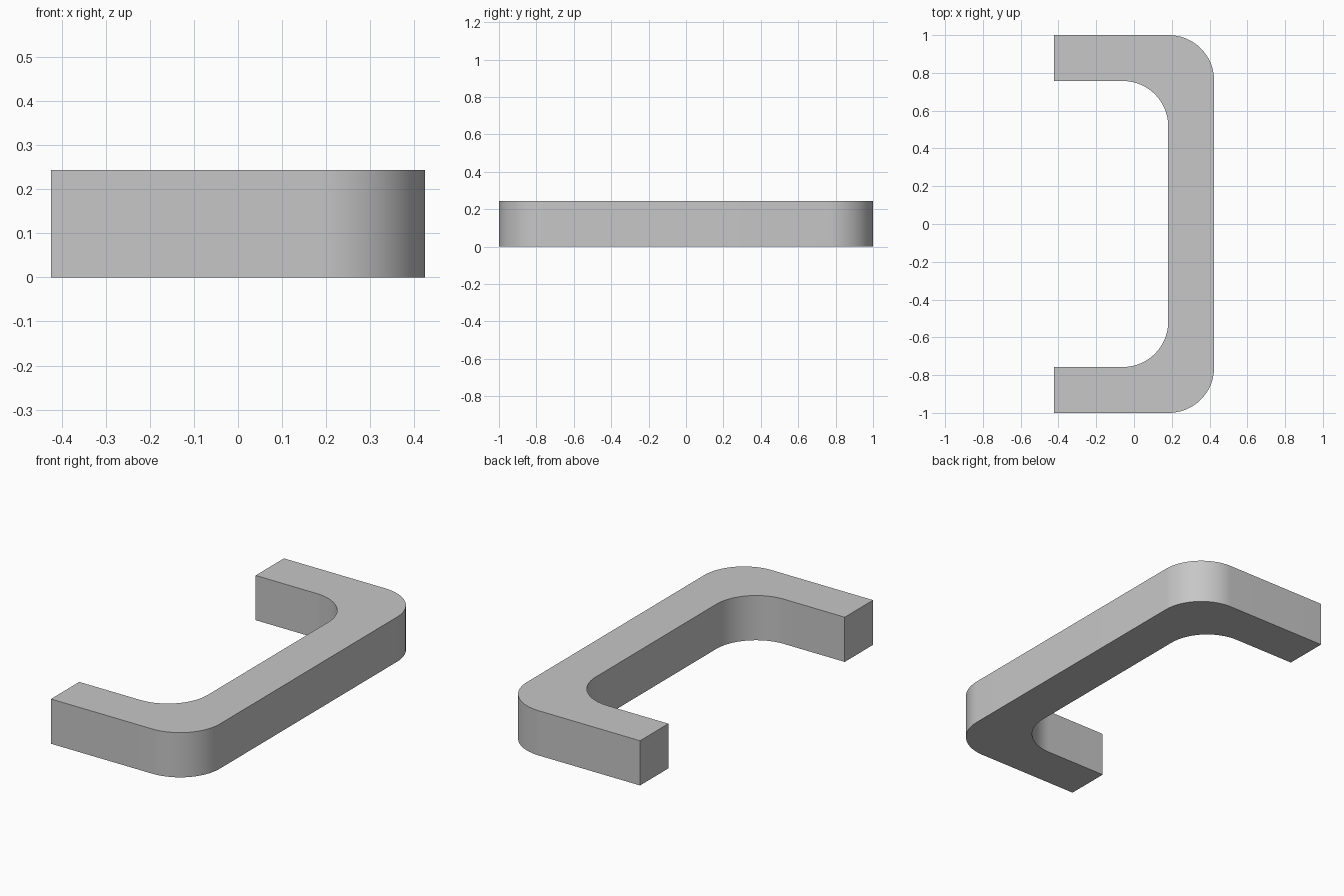
import bpy, bmesh, math

cube = bpy.data.objects.get("Cube")
if cube:
    bpy.data.objects.remove(cube, do_unlink=True)

HALF_X, HALF_Y = 0.424, 1.0   # half extents of the handle
BAR = 0.243                   # square bar thickness
RADIUS = 0.24                 # bend radius, inside and outside
STEPS = 24

grey = bpy.data.materials.new("satin grey")
grey.use_nodes = True
colour = (0.57, 0.57, 0.57, 1)
grey.diffuse_color = colour
grey.node_tree.nodes["Principled BSDF"].inputs["Base Color"].default_value = colour


def bend(corner_x, corner_y):
    """Points of a quarter bend, from the arm (+y side) round to the grip."""
    cx, cy = corner_x - RADIUS, corner_y - RADIUS
    angles = [math.pi / 2 * (1 - i / STEPS) for i in range(STEPS + 1)]
    return [(cx + RADIUS * math.cos(a), cy + RADIUS * math.sin(a)) for a in angles]


def side(corner_x, corner_y):
    """One full edge of the U, from the +y arm end to the -y arm end."""
    half = [(-HALF_X, corner_y)] + bend(corner_x, corner_y)
    return half + [(x, -y) for x, y in reversed(half)]


# U-shaped bar: outer and inner edges bridged in strips, then extruded up
bm = bmesh.new()
outer = [bm.verts.new((x, y, 0)) for x, y in side(HALF_X, HALF_Y)]
inner = [bm.verts.new((x, y, 0)) for x, y in side(HALF_X - BAR, HALF_Y - BAR)]
for i in range(len(outer) - 1):
    bm.faces.new((outer[i], outer[i + 1], inner[i + 1], inner[i]))
raised = bmesh.ops.extrude_face_region(bm, geom=bm.faces[:], use_keep_orig=True)
top = [v for v in raised["geom"] if isinstance(v, bmesh.types.BMVert)]
bmesh.ops.translate(bm, verts=top, vec=(0, 0, BAR))
bmesh.ops.recalc_face_normals(bm, faces=bm.faces[:])

mesh = bpy.data.meshes.new("pull_handle")
bm.to_mesh(mesh)
bm.free()
mesh.materials.append(grey)
handle = bpy.data.objects.new("pull_handle", mesh)
bpy.context.collection.objects.link(handle)

# Smooth bends, crisp bar edges
bpy.ops.object.select_all(action="DESELECT")
handle.select_set(True)
bpy.context.view_layer.objects.active = handle
bpy.ops.object.shade_smooth_by_angle(angle=math.radians(30))
